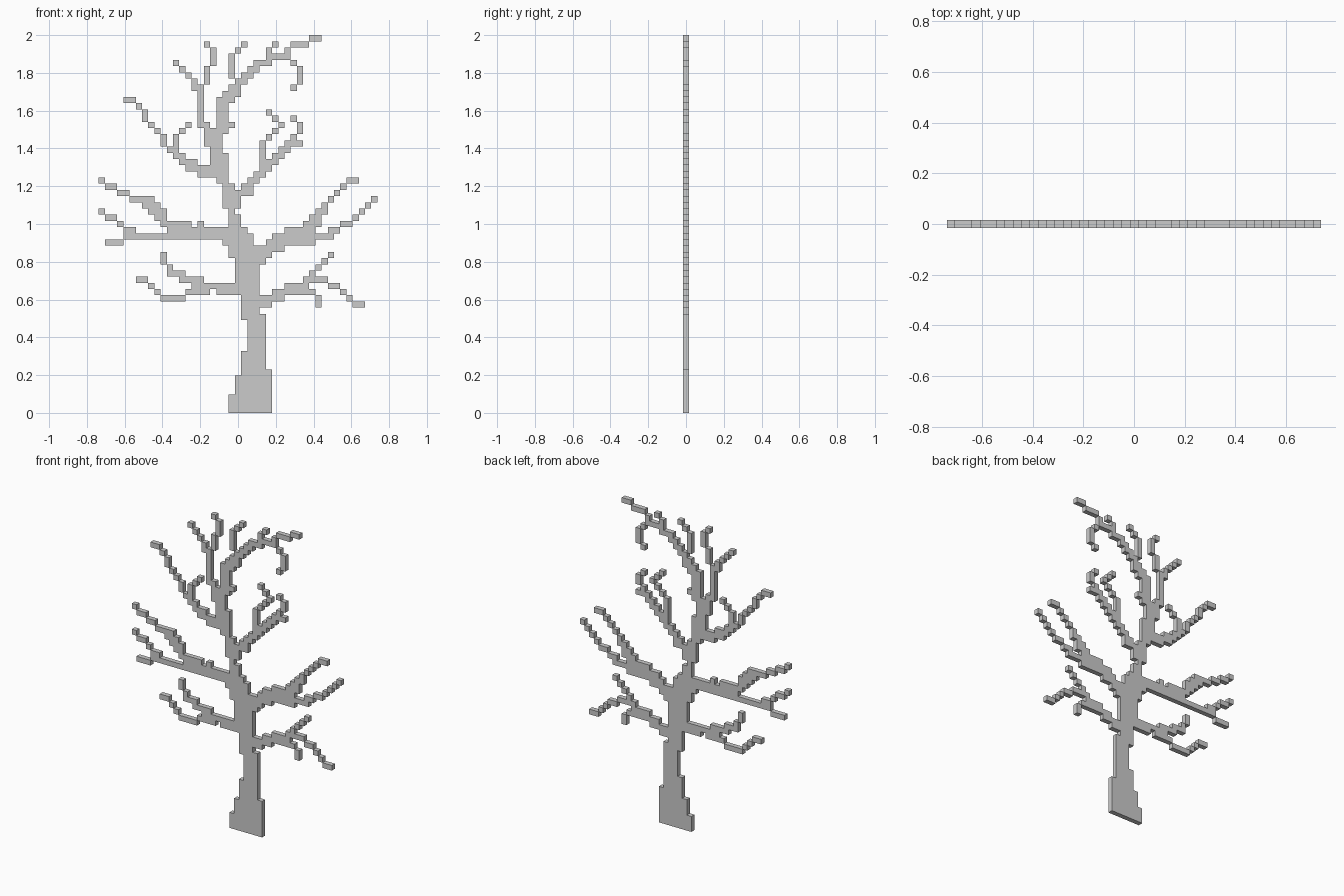
import bpy
import bmesh
from mathutils import Vector

cube = bpy.data.objects.get("Cube")
if cube:
    bpy.data.objects.remove(cube, do_unlink=True)

ROWS, COLUMNS = 61, 45
CELL = 2 / ROWS
DEPTH = 0.031
COMPASS = {"n": (0, 1), "s": (0, -1), "e": (1, 0), "w": (-1, 0)}
taken = set()


def block(row, left, right, height=1):
    """Rectangle of cells."""
    return {(c, r) for c in range(left, right) for r in range(row, row + height)}


def limb(row, spans):
    """Thick limb: one left/right span per row, going upwards."""
    cells = set()
    for offset, (left, right) in enumerate(spans):
        cells |= block(row + offset, left, right)
    return cells


def twig(col, row, steps="", width=1):
    """Thin twig: walk from cell to cell along compass directions."""
    cells = block(row, col, col + width)
    for step in steps.split():
        for letter in step:
            dx, dz = COMPASS[letter]
            col, row = col + dx, row + dz
        cells |= block(row, col, col + width)
    return cells


def build(name, *pieces):
    """Join the cells of a part into a slab, leaving out cells in use."""
    cells = set().union(*pieces) - taken
    taken.update(cells)
    bm = bmesh.new()
    corners = {}

    def corner(c, r):
        if (c, r) not in corners:
            x = (c - COLUMNS / 2) * CELL
            corners[c, r] = bm.verts.new((x, -DEPTH / 2, r * CELL))
        return corners[c, r]

    for c, r in sorted(cells):
        bm.faces.new([corner(c, r), corner(c + 1, r),
                      corner(c + 1, r + 1), corner(c, r + 1)])
    front = bm.faces[:]
    result = bmesh.ops.extrude_face_region(bm, geom=front, use_keep_orig=True)
    back = [v for v in result["geom"] if isinstance(v, bmesh.types.BMVert)]
    bmesh.ops.translate(bm, verts=back, vec=Vector((0, DEPTH, 0)))
    bmesh.ops.recalc_face_normals(bm, faces=bm.faces[:])
    mesh = bpy.data.meshes.new(name)
    bm.to_mesh(mesh)
    bm.free()
    obj = bpy.data.objects.new(name, mesh)
    bpy.context.collection.objects.link(obj)
    return obj


# Trunk: stacked blocks narrowing upwards
trunk, level = set(), 0
for height, left, right in [
        (3, 21, 28), (3, 22, 28), (1, 23, 28), (3, 23, 27), (5, 24, 27),
        (1, 23, 27), (3, 23, 26), (5, 22, 26), (1, 22, 27), (1, 21, 28),
        (1, 21, 30), (2, 20, 25), (1, 21, 24), (2, 21, 23), (1, 21, 22),
        (3, 20, 23), (1, 20, 22), (1, 19, 21), (4, 18, 21), (1, 18, 20),
        (2, 17, 20), (1, 17, 21)]:
    trunk |= block(level, left, right, height)
    level += height
build("trunk", trunk)

# Lowest pair of branches
build("lower_left_branch",
      limb(18, [(10, 14), (14, 18), (15, 22), (13, 17), (11, 14)]),
      twig(19, 19, "e e"),
      twig(11, 23, "nw n"),
      twig(9, 19, "nw nw w"))
build("lower_right_branch",
      limb(17, [(26, 28), (26, 30), (28, 34), (30, 34), (33, 37)]),
      twig(34, 22, "ne ne ne"),
      twig(34, 19, "se s"),
      twig(37, 20, "e se se se e"))

# Long middle pair of branches
build("middle_left_branch",
      limb(27, [(1, 4), (4, 22), (11, 21), (10, 15), (9, 11), (8, 11),
                (7, 10), (5, 9), (3, 5), (1, 3), (0, 1)]),
      twig(16, 30),
      twig(5, 29, "w nw nw w nw"))
build("middle_right_branch",
      limb(27, [(27, 35), (28, 38), (30, 35), (33, 36), (34, 36),
                (35, 37), (36, 37)]),
      twig(37, 34, "ne ne ne e"),
      twig(37, 29, "e ne e ne ne ne ne"))

# Upper pair of branches
build("upper_left_branch",
      limb(38, [(16, 18), (14, 18), (13, 16), (12, 14), (11, 13)]),
      twig(10, 43, "n nw nw nw n nw nw w"),
      twig(12, 43, "n ne ne"))
build("upper_right_branch",
      twig(23, 35, "n ne ne ne ne ne ne ne", width=2),
      twig(32, 43),
      twig(31, 44, "ne n nw"),
      twig(26, 40, "n n n ne ne ne nw nw"))

# Crown: two leaders with their twigs
build("left_leader",
      twig(17, 46),
      twig(16, 46, "n n n n n n ne n n ne n n nw"),
      twig(15, 52, "n nw nw nw"))
build("right_leader",
      block(46, 19, 21, height=4),
      limb(50, [(19, 22), (20, 23), (21, 23), (22, 24), (23, 25),
                (24, 26), (25, 28), (27, 31)]),
      twig(21, 46),
      twig(21, 54, "n n n ne ne"),
      twig(27, 58, "ne"),
      twig(30, 58, "ne e e ne e"),
      twig(31, 56, "se s s sw"))
